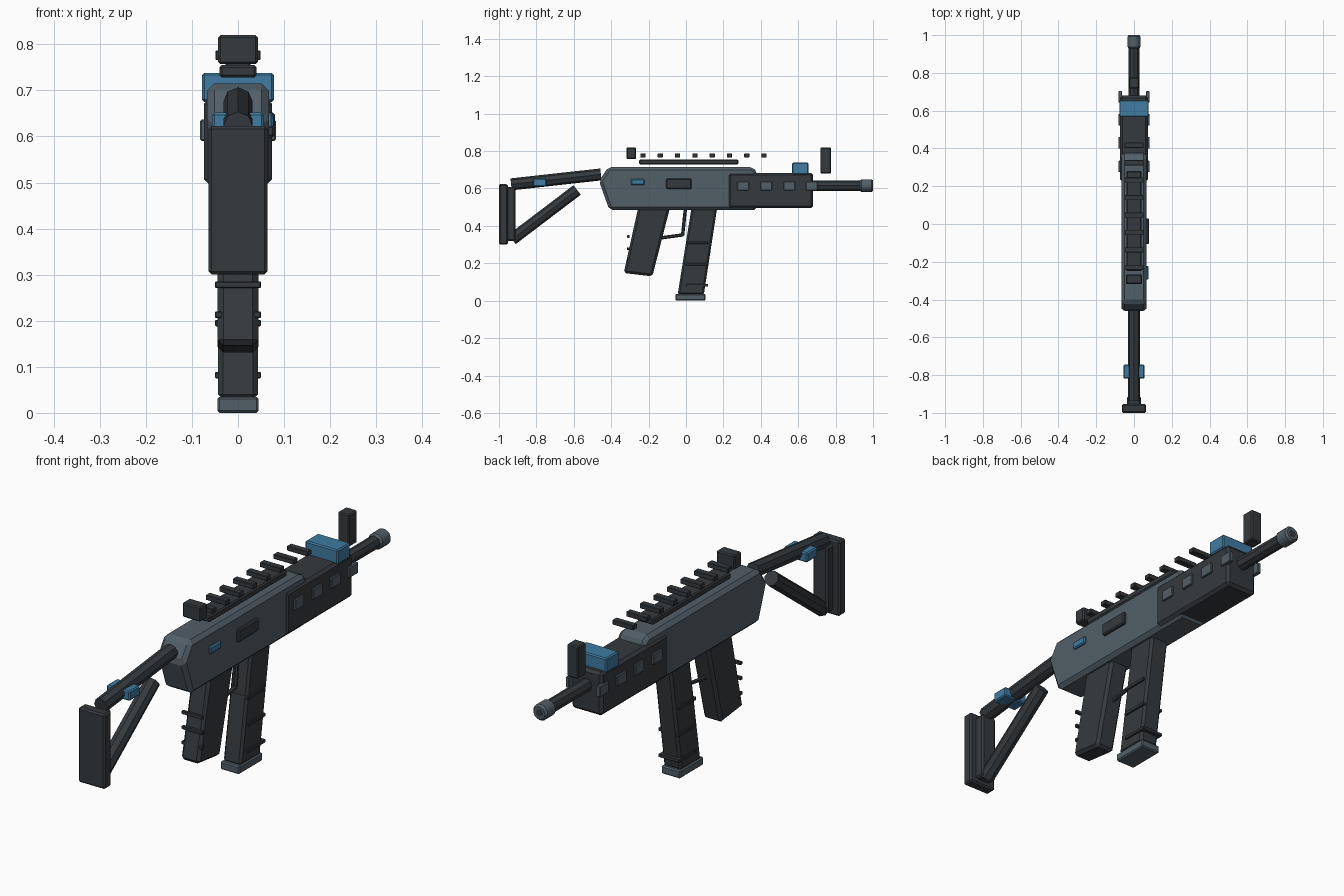
import bpy, bmesh
from math import pi
from mathutils import Vector

if "Cube" in bpy.data.objects:
    bpy.data.objects.remove(bpy.data.objects["Cube"])


def material(name, rgb):
    m = bpy.data.materials.new(name)
    m.diffuse_color = (*rgb, 1)
    m.use_nodes = True
    m.node_tree.nodes["Principled BSDF"].inputs["Base Color"].default_value = m.diffuse_color
    return m


DARK = material("dark_metal", (0.036, 0.042, 0.048))
GREY = material("slate", (0.085, 0.112, 0.135))
BLUE = material("blue_accent", (0.05, 0.2, 0.36))


def finish(bm, name, mat, bevel=0.0):
    bmesh.ops.recalc_face_normals(bm, faces=bm.faces)
    me = bpy.data.meshes.new(name)
    bm.to_mesh(me)
    bm.free()
    me.materials.append(mat)
    ob = bpy.data.objects.new(name, me)
    bpy.context.collection.objects.link(ob)
    if bevel:
        mod = ob.modifiers.new("bevel", "BEVEL")
        mod.width = bevel
        mod.segments = 1
        mod.limit_method = "ANGLE"
        mod.angle_limit = 0.6
    return ob


def profile(name, pts, x0, x1, mat, bevel=0.0):
    """Extrude a (y, z) outline from x0 to x1."""
    bm = bmesh.new()
    face = bm.faces.new([bm.verts.new((x0, y, z)) for y, z in pts])
    ext = bmesh.ops.extrude_face_region(bm, geom=[face])["geom"]
    bmesh.ops.translate(bm, vec=(x1 - x0, 0, 0),
                        verts=[v for v in ext if isinstance(v, bmesh.types.BMVert)])
    return finish(bm, name, mat, bevel)


def box(name, x, y, z, mat, bevel=0.005):
    return profile(name, [(y[0], z[0]), (y[1], z[0]), (y[1], z[1]), (y[0], z[1])],
                   x[0], x[1], mat, bevel)


def rod(name, a, b, r, mat, sides=8, bevel=0.0):
    """Straight prism between two (y, z) points on the centre plane."""
    a, b = Vector((0, *a)), Vector((0, *b))
    bm = bmesh.new()
    bmesh.ops.create_cone(bm, cap_ends=True, segments=sides, radius1=r, radius2=r,
                          depth=(b - a).length)
    for v in bm.verts:
        v.co.rotate((b - a).to_track_quat("Z", "Y"))
        v.co += (a + b) / 2
    return finish(bm, name, mat, bevel)


# receiver and handguard
profile("receiver", [(-0.41, 0.485), (0.38, 0.485), (0.38, 0.69), (0.355, 0.715),
                     (-0.415, 0.715), (-0.465, 0.64)], -0.067, 0.067, GREY, 0.016)
box("handguard", (-0.074, 0.074), (0.225, 0.68), (0.495, 0.683), DARK, 0.012)

# handguard vent panels on both sides
for i, y in enumerate((0.305, 0.43, 0.552, 0.673)):
    for s in (-1, 1):
        x = sorted((s * 0.064, s * 0.082))
        box(f"vent_panel_{i}", x, (y - 0.031, y + 0.031), (0.59, 0.637), GREY, 0.003)

# right side details
box("ejection_port", (0.05, 0.08), (-0.107, 0.03), (0.598, 0.652), DARK)
box("selector", (0.05, 0.077), (-0.295, -0.222), (0.618, 0.65), BLUE)

# barrel and muzzle
rod("barrel", (0.66, 0.615), (0.96, 0.615), 0.028, DARK, 8)
rod("muzzle", (0.93, 0.615), (1.0, 0.615), 0.037, GREY, 8, 0.008)
rod("muzzle_bore", (0.98, 0.615), (1.001, 0.615), 0.016, DARK, 8)

# top rail with teeth
box("top_rail", (-0.04, 0.04), (-0.25, 0.28), (0.728, 0.755), DARK)
for i in range(8):
    y = -0.23 + i * 0.0925
    box(f"rail_tooth_{i}", (-0.049, 0.049), (y - 0.014, y + 0.014), (0.766, 0.787), DARK, 0.002)

# sights and blue block
box("rear_sight", (-0.043, 0.043), (-0.318, -0.268), (0.757, 0.82), DARK)
box("front_sight", (-0.027, 0.027), (0.718, 0.775), (0.68, 0.82), DARK)
box("blue_block", (-0.078, 0.078), (0.568, 0.655), (0.675, 0.738), BLUE)

# pistol grip with ridges
profile("grip", [(-0.255, 0.5), (-0.333, 0.148), (-0.18, 0.13), (-0.085, 0.5)],
        -0.044, 0.044, DARK, 0.012)
for i, z in enumerate((0.213, 0.278, 0.343)):
    box(f"grip_ridge_{i}", (-0.05, 0.05), (-0.315, -0.301), (z - 0.007, z + 0.007), DARK, 0.002)

# magazine, base plate and ribs
profile("magazine", [(0.03, 0.5), (-0.045, 0.03), (0.095, 0.03), (0.167, 0.5)],
        -0.043, 0.043, DARK, 0.01)
box("magazine_base", (-0.045, 0.045), (-0.057, 0.105), (0.0, 0.035), GREY, 0.005)
for i, z in enumerate((0.082, 0.195, 0.31)):
    box(f"magazine_rib_{i}", (-0.05, 0.05), (0.0, 0.118), (z - 0.007, z + 0.007), DARK, 0.002)

# trigger guard
rod("guard_bottom", (-0.14, 0.335), (-0.015, 0.352), 0.009, DARK, 6)
rod("guard_front", (-0.018, 0.35), (-0.003, 0.495), 0.009, DARK, 6)

# folding stock
rod("stock_tube", (-0.935, 0.622), (-0.455, 0.675), 0.032, DARK, 8)
rod("stock_strut", (-0.93, 0.328), (-0.582, 0.592), 0.032, DARK, 8)
box("stock_post", (-0.036, 0.036), (-0.96, -0.912), (0.32, 0.608), DARK, 0.008)
box("butt_plate", (-0.064, 0.064), (-1.0, -0.953), (0.3, 0.623), DARK, 0.007)
box("stock_clamp", (-0.056, 0.056), (-0.818, -0.745), (0.61, 0.652), BLUE)
